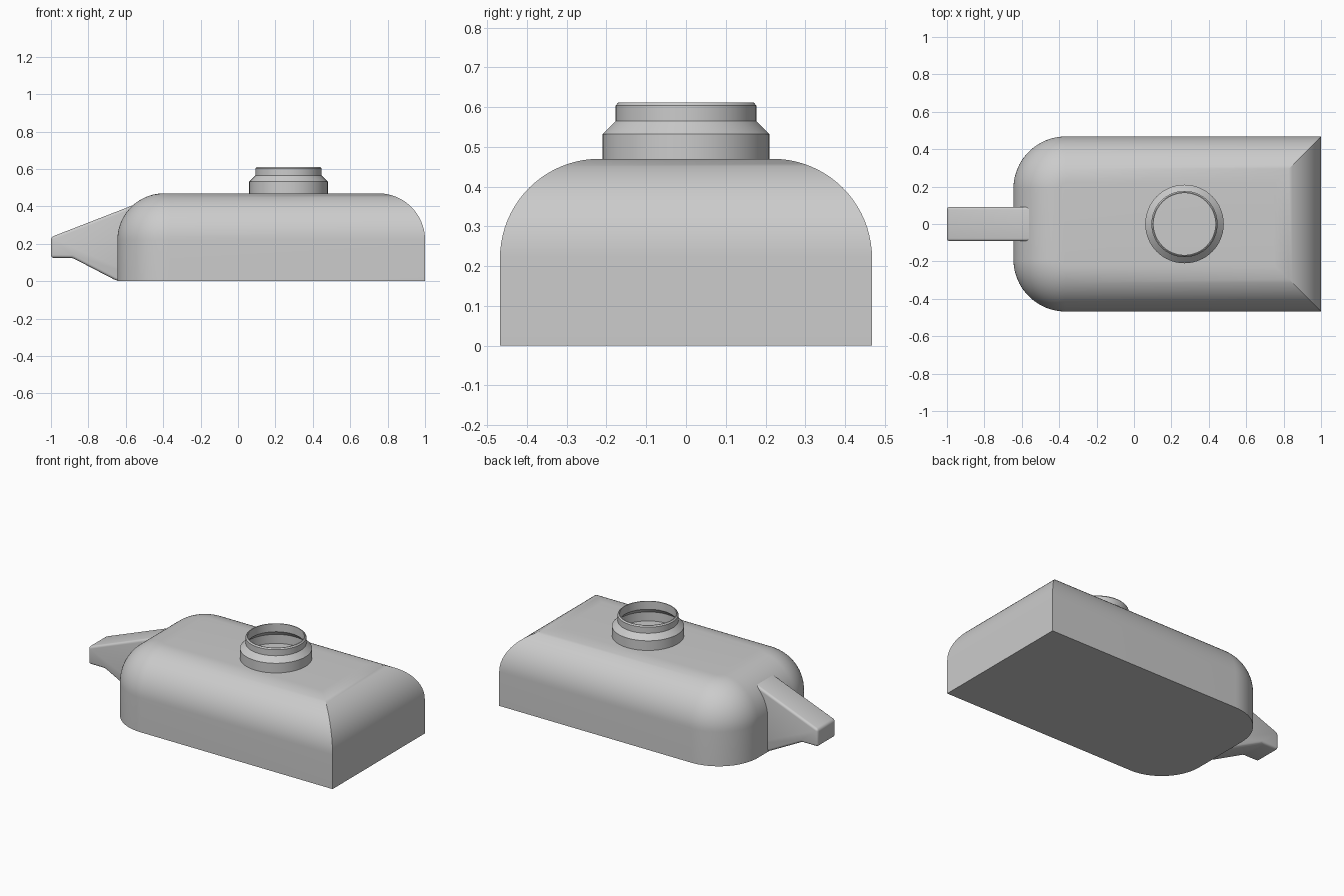
import bpy, bmesh, math

if "Cube" in bpy.data.objects:
    bpy.data.objects.remove(bpy.data.objects["Cube"])

grey = bpy.data.materials.new("light_grey")
grey.use_nodes = True
COLOUR = (0.6, 0.6, 0.6, 1)
grey.diffuse_color = COLOUR
grey.node_tree.nodes["Principled BSDF"].inputs["Base Color"].default_value = COLOUR


def finish(bm, name, angle):
    bmesh.ops.recalc_face_normals(bm, faces=bm.faces)
    mesh = bpy.data.meshes.new(name)
    bm.to_mesh(mesh)
    bm.free()
    obj = bpy.data.objects.new(name, mesh)
    bpy.context.collection.objects.link(obj)
    mesh.materials.append(grey)
    bpy.ops.object.select_all(action='DESELECT')
    bpy.context.view_layer.objects.active = obj
    obj.select_set(True)
    bpy.ops.object.shade_smooth_by_angle(angle=math.radians(angle))
    return obj


def bridge(bm, a, b):
    for i in range(len(a)):
        j = (i + 1) % len(a)
        bm.faces.new((a[i], a[j], b[j], b[i]))


# Body: footprint with two square and two round corners, inset upward along an arc
X0, X1, HALF, HEIGHT = -0.645, 1.0, 0.468, 0.47
CORNER, FILLET, STEPS = 0.28, 0.25, 20


def footprint(inset):
    r = CORNER - inset
    cx, cy = X0 + CORNER, HALF - CORNER
    pts = [(X1 - inset, inset - HALF), (X1 - inset, HALF - inset)]
    for side, start in ((1, 90), (-1, 180)):
        for i in range(STEPS + 1):
            a = math.radians(start + 90 * i / STEPS)
            pts.append((cx + r * math.cos(a), side * cy + r * math.sin(a)))
    return pts


levels = [(0, 0)]
for i in range(STEPS + 1):
    a = math.pi / 2 * i / STEPS
    levels.append((FILLET * (1 - math.cos(a)), HEIGHT - FILLET + FILLET * math.sin(a)))
bm = bmesh.new()
rings = [[bm.verts.new((x, y, z)) for x, y in footprint(d)] for d, z in levels]
for low, high in zip(rings, rings[1:]):
    bridge(bm, low, high)
bm.faces.new(rings[0])
bm.faces.new(rings[-1])
finish(bm, "body", 25)

# Filler neck: thin stepped wall turned around a vertical axis
outer = [(0.21, 0.468), (0.21, 0.532), (0.177, 0.565), (0.177, 0.604), (0.17, 0.612)]
inner = [(0.165, 0.612), (0.165, 0.56), (0.197, 0.528), (0.197, 0.468)]
SIDES = 64
bm = bmesh.new()
rings = []
for r, z in outer + inner:
    rings.append([bm.verts.new((0.27 + r * math.cos(math.tau * i / SIDES),
                                r * math.sin(math.tau * i / SIDES), z))
                  for i in range(SIDES)])
for a, b in zip(rings, rings[1:] + rings[:1]):
    bridge(bm, a, b)
finish(bm, "filler_neck", 25)

# Spout: side profile extruded across y, edges softened
side = [(-1, 0.125), (-0.885, 0.125), (-0.65, 0.003), (-0.5, 0.003), (-0.5, 0.43), (-1, 0.236)]
bm = bmesh.new()
left, right = [[bm.verts.new((x, y, z)) for x, z in side] for y in (-0.092, 0.092)]
bridge(bm, left, right)
bm.faces.new(left)
bm.faces.new(right)
bmesh.ops.recalc_face_normals(bm, faces=bm.faces)
bmesh.ops.bevel(bm, geom=bm.edges[:], offset=0.015, segments=4, profile=0.5, affect='EDGES')
finish(bm, "spout", 30)
